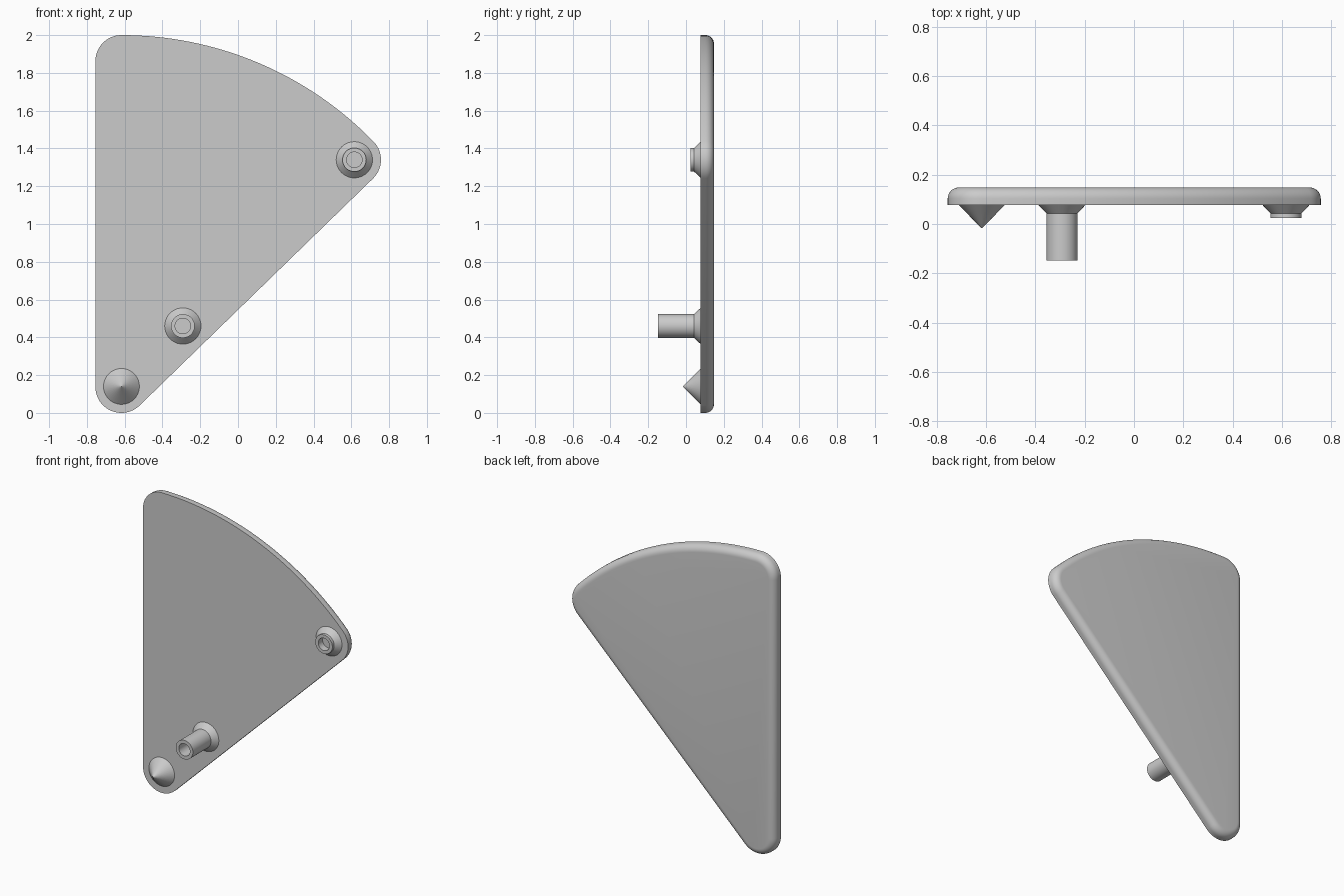
import bpy, bmesh
from math import sin, cos, radians, pi

if "Cube" in bpy.data.objects:
    bpy.data.objects.remove(bpy.data.objects["Cube"])

R_OUT = 0.138                 # corner radius
R_SECTOR = 2 - 2 * R_OUT      # sector radius between corner centres
ANGLE = 44.2                  # direction of the lower straight edge
CX, CZ = -0.617, R_OUT        # pivot corner centre
FRONT, BACK, ROUND = 0.078, 0.148, 0.045


def arc(cx, cz, r, a0, a1, n):
    angles = [radians(a0 + (a1 - a0) * i / n) for i in range(n + 1)]
    return [(cx + r * cos(a), cz + r * sin(a)) for a in angles]


def outline(r):
    """Circular sector grown outwards by r, giving round corners."""
    a = radians(ANGLE)
    tip = (CX + R_SECTOR * cos(a), CZ + R_SECTOR * sin(a))
    pts = arc(CX, CZ, r, 180, 270 + ANGLE, 20)
    pts += arc(*tip, r, ANGLE - 90, ANGLE, 14)
    pts += arc(CX, CZ, R_SECTOR + r, ANGLE, 90, 32)[1:]
    pts += arc(CX, CZ + R_SECTOR, r, 90, 180, 14)[1:]
    return pts


def loft(name, rings, angle=30):
    """Skin closed rings in order and cap both ends."""
    bm = bmesh.new()
    loops = [[bm.verts.new(p) for p in ring] for ring in rings]
    for a, b in zip(loops, loops[1:]):
        n = len(a)
        for i in range(n):
            j = (i + 1) % n
            bm.faces.new((a[i], a[j], b[j], b[i]))
    bm.faces.new(loops[0])
    bm.faces.new(loops[-1])
    bmesh.ops.remove_doubles(bm, verts=bm.verts, dist=1e-5)
    bmesh.ops.recalc_face_normals(bm, faces=bm.faces)
    me = bpy.data.meshes.new(name)
    bm.to_mesh(me)
    bm.free()
    ob = bpy.data.objects.new(name, me)
    bpy.context.collection.objects.link(ob)
    bpy.ops.object.select_all(action='DESELECT')
    ob.select_set(True)
    bpy.context.view_layer.objects.active = ob
    bpy.ops.object.shade_smooth_by_angle(angle=radians(angle))
    return ob


def lathe(name, x, z, profile, n=40):
    """Turn (radius, y) pairs around an axis along y."""
    loft(name, [[(x + r * cos(2 * pi * i / n), y, z + r * sin(2 * pi * i / n))
                 for i in range(n)] for r, y in profile])


# Plate: sharp front rim, rounded back rim
steps = [(0, FRONT)]
for k in range(9):
    t = k / 8 * pi / 2
    steps.append((ROUND * (1 - cos(t)), BACK - ROUND + ROUND * sin(t)))
loft("sector_plate", [[(x, y, z) for x, z in outline(R_OUT - d)] for d, y in steps])

# Pointed stud at the pivot corner
BASE = FRONT + 0.002
lathe("pointed_stud", CX, CZ + 0.002, [(0.097, BASE), (0.0005, -0.017)])

# Hollow pegs with a flared foot
for name, x, z, end, floor in (("long_hollow_peg", -0.292, 0.46, -0.148, -0.04),
                               ("short_hollow_peg", 0.616, 1.34, 0.024, 0.07)):
    lathe(name, x, z, [(0.098, BASE), (0.063, 0.043), (0.063, end),
                       (0.041, end), (0.041, floor)])
